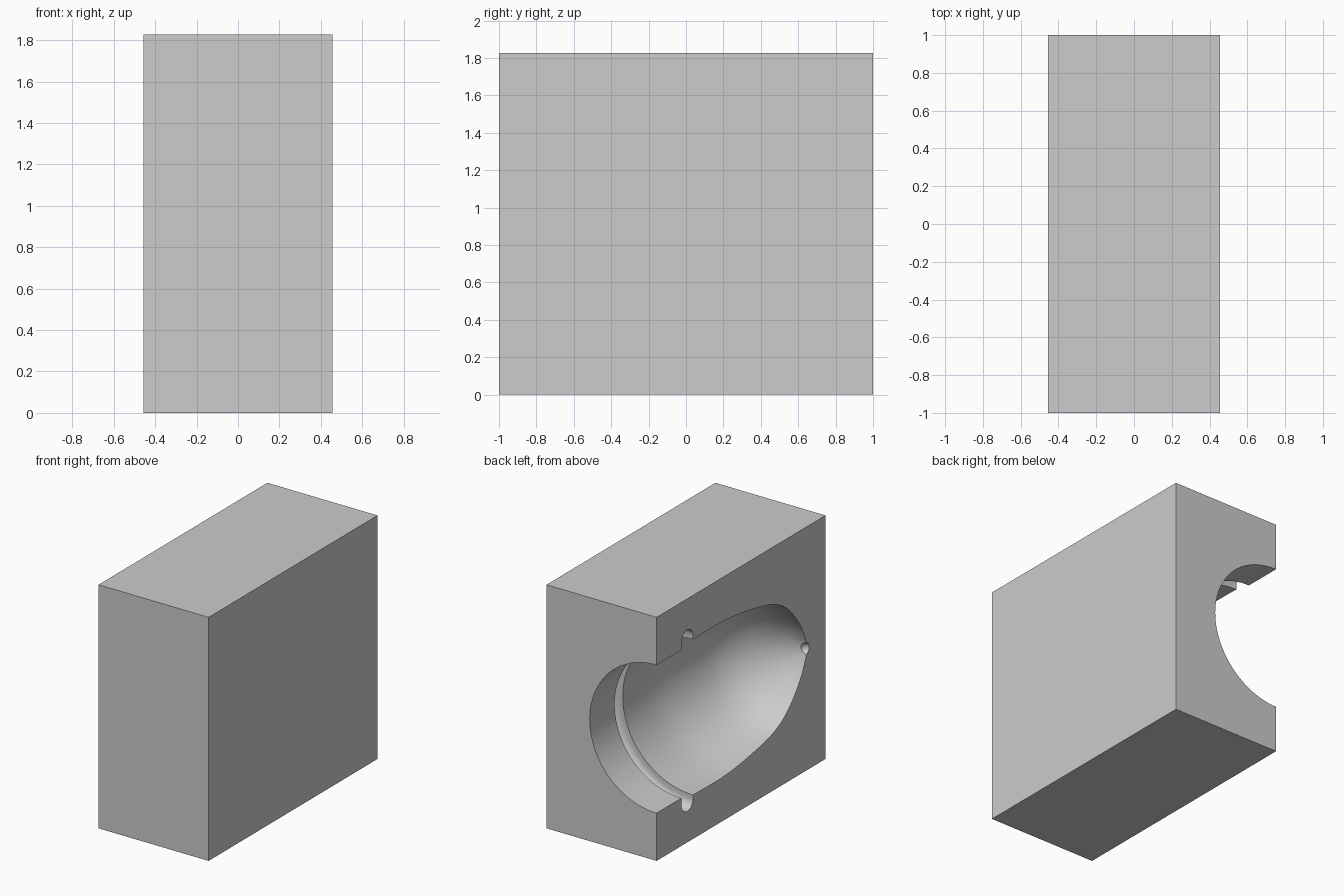
import bpy
import bmesh
from math import sin, cos, pi, radians
from mathutils import Matrix

old = bpy.data.objects.get("Cube")
if old:
    bpy.data.objects.remove(old, do_unlink=True)

WIDTH, DEPTH, HEIGHT = 0.913, 2.0, 1.826
FACE_X, MID_Z = -WIDTH / 2, HEIGHT / 2

grey = bpy.data.materials.new("plain grey")
grey.use_nodes = True
grey.diffuse_color = (0.604, 0.604, 0.604, 1)
grey.node_tree.nodes["Principled BSDF"].inputs["Base Color"].default_value = grey.diffuse_color


def make_object(name, bm):
    bmesh.ops.recalc_face_normals(bm, faces=bm.faces)
    mesh = bpy.data.meshes.new(name)
    bm.to_mesh(mesh)
    bm.free()
    mesh.materials.append(grey)
    obj = bpy.data.objects.new(name, mesh)
    bpy.context.collection.objects.link(obj)
    return obj


def lathe(name, profile, steps=96):
    """Revolve (y, radius) points around the cavity axis on the parting face."""
    bm = bmesh.new()
    rings = []
    for y, r in profile:
        if r == 0:
            rings.append([bm.verts.new((FACE_X, y, MID_Z))] * steps)
        else:
            rings.append([bm.verts.new((FACE_X + r * cos(a), y, MID_Z + r * sin(a)))
                          for a in (2 * pi * i / steps for i in range(steps))])
    for a, b in zip(rings, rings[1:]):
        for i in range(steps):
            j = (i + 1) % steps
            corners = list(dict.fromkeys((a[i], a[j], b[j], b[i])))
            bm.faces.new(corners)
    return make_object(name, bm)


def smooth_nose(points, substeps=5):
    """Catmull-Rom interpolation through the nose points."""
    ends = [points[0]] + points + [points[-1]]
    out = []
    for p0, p1, p2, p3 in zip(ends, ends[1:], ends[2:], ends[3:]):
        for k in range(substeps):
            t = k / substeps
            out.append(tuple(0.5 * (2 * b + (c - a) * t + (2 * a - 5 * b + 4 * c - d) * t * t
                                    + (3 * b - a - 3 * c + d) * t ** 3)
                             for a, b, c, d in zip(p0, p1, p2, p3)))
    return out + [points[-1]]


# Mould block
bm = bmesh.new()
bmesh.ops.create_cube(bm, size=1, matrix=Matrix.Translation((0, 0, MID_Z))
                      @ Matrix.Diagonal((WIDTH, DEPTH, HEIGHT, 1)))
block = make_object("mould_block", bm)

# Cavity: open neck, round-bottomed ring groove, rounded nose
groove_y, groove_r, tube = 0.637, 0.612, 0.068
neck = [(1.1, 0), (1.1, 0.555), (groove_y + tube, 0.555)]
groove = [(groove_y + tube * cos(pi * i / 14), groove_r + tube * sin(pi * i / 14))
          for i in range(15)]
nose = smooth_nose([(0.569, 0.583), (0.24, 0.585), (0, 0.562), (-0.3, 0.507), (-0.47, 0.44),
                    (-0.6, 0.335), (-0.71, 0.19), (-0.765, 0.07), (-0.78, 0)])
cavity = lathe("cavity_cutter", neck + groove + nose)

# Small round pocket at the tip of the nose
bm = bmesh.new()
bmesh.ops.create_uvsphere(bm, u_segments=24, v_segments=16, radius=0.045,
                          matrix=Matrix.Translation((FACE_X, -0.762, MID_Z)))
pocket = make_object("tip_pocket_cutter", bm)

for cutter in (cavity, pocket):
    cut = block.modifiers.new(cutter.name, 'BOOLEAN')
    cut.operation = 'DIFFERENCE'
    cut.solver = 'EXACT'
    cut.object = cutter
    bpy.context.view_layer.objects.active = block
    bpy.ops.object.modifier_apply(modifier=cut.name)
    bpy.data.objects.remove(cutter, do_unlink=True)

bpy.ops.object.select_all(action='DESELECT')
block.select_set(True)
bpy.context.view_layer.objects.active = block
bpy.ops.object.shade_smooth_by_angle(angle=radians(30))
